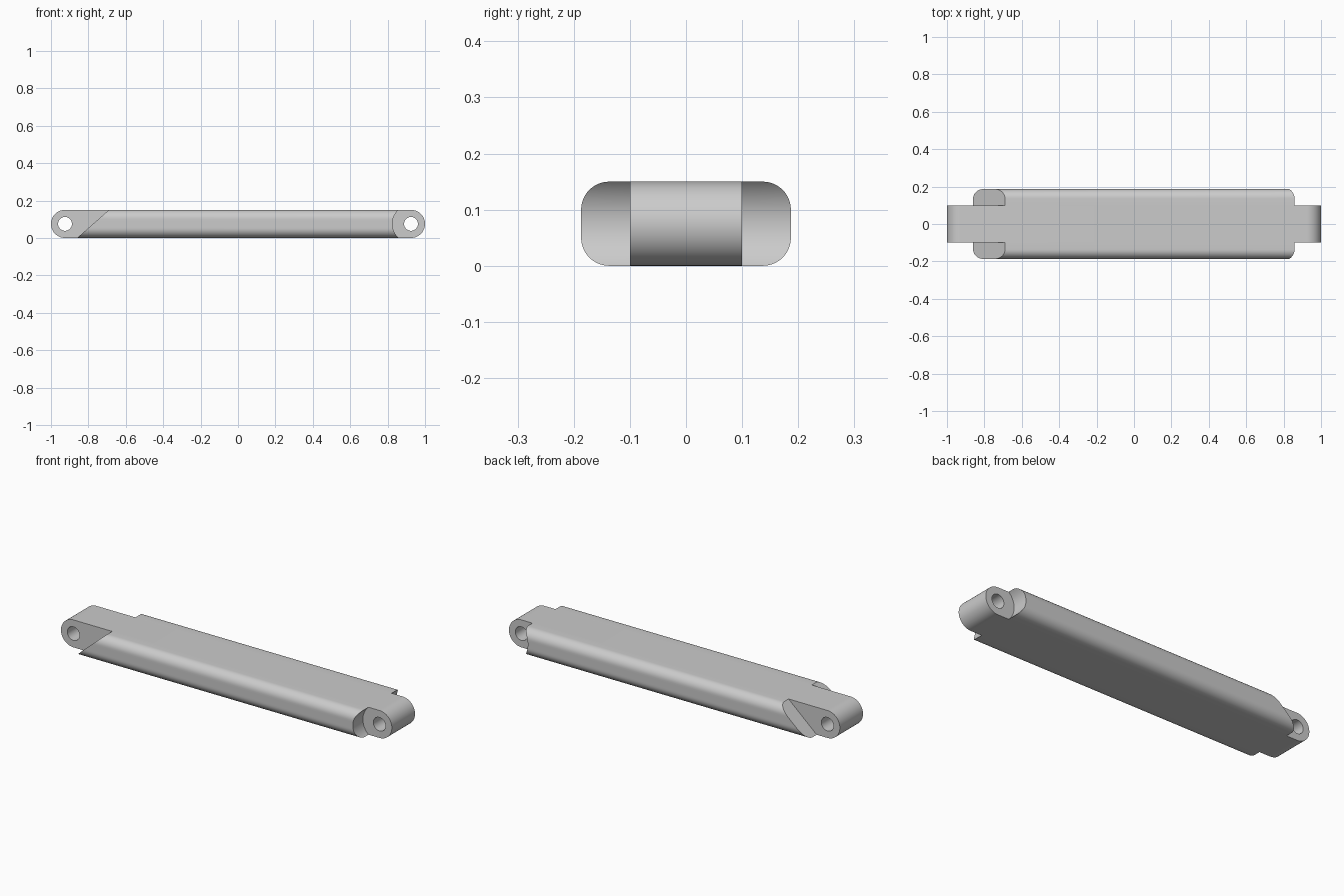
import bpy, bmesh
from math import sin, cos, pi, sqrt

if "Cube" in bpy.data.objects:
    bpy.data.objects.remove(bpy.data.objects["Cube"])

H = 0.15            # bar height
MID = H / 2
HALF_WIDTH = 0.187
LUG = 0.1           # half width of the central link
EDGE = 0.05         # rounding of the long edges
PIN_X = 1 - MID
HOLE = 0.037
RELIEF = 0.1        # radius of the scooped end

grey = bpy.data.materials.new("light_grey")
grey.use_nodes = True
colour = (0.6, 0.6, 0.6, 1)
grey.diffuse_color = colour
grey.node_tree.nodes["Principled BSDF"].inputs["Base Color"].default_value = colour


def smooth(obj):
    bpy.ops.object.select_all(action='DESELECT')
    obj.select_set(True)
    bpy.context.view_layer.objects.active = obj
    bpy.ops.object.shade_smooth_by_angle(angle=pi / 6)


def add_spline(curve, points):
    spline = curve.splines.new('POLY')
    spline.points.add(len(points) - 1)
    for p, (x, y) in zip(spline.points, points):
        p.co = (x, y, 0, 1)
    spline.use_cyclic_u = True


def arc(cx, cy, r, start, sweep, steps):
    return [(cx + r * cos(start + sweep * i / steps),
             cy + r * sin(start + sweep * i / steps)) for i in range(steps + 1)]


# Central link: round-ended plate with a pin hole at each end
curve = bpy.data.curves.new("central_link", 'CURVE')
curve.dimensions = '2D'
curve.fill_mode = 'BOTH'
curve.extrude = LUG
add_spline(curve, arc(PIN_X, 0, MID, -pi / 2, pi, 32) + arc(-PIN_X, 0, MID, pi / 2, pi, 32))
for side in (-1, 1):
    add_spline(curve, arc(side * PIN_X, 0, HOLE, 0, 2 * pi, 40)[:-1])
link = bpy.data.objects.new("central_link", curve)
bpy.context.collection.objects.link(link)
link.rotation_euler.x = pi / 2
link.location.z = MID
link.select_set(True)
bpy.context.view_layer.objects.active = link
bpy.ops.object.convert(target='MESH')
link = bpy.context.object
bm = bmesh.new()
bm.from_mesh(link.data)
bmesh.ops.remove_doubles(bm, verts=bm.verts, dist=1e-5)
bmesh.ops.recalc_face_normals(bm, faces=bm.faces)
bm.to_mesh(link.data)
bm.free()
link.data.materials.clear()
link.data.materials.append(grey)
smooth(link)

# Side rails: rounded outer edge, slanted cut at one end, scooped relief at the other
outer = arc(HALF_WIDTH - EDGE, EDGE, EDGE, -pi / 2, pi / 2, 10)
outer += [(HALF_WIDTH, EDGE + (H - 2 * EDGE) * i / 6) for i in range(1, 6)]
outer += arc(HALF_WIDTH - EDGE, H - EDGE, EDGE, 0, pi / 2, 10)

bm = bmesh.new()
rows = []
for y, z in outer:
    slant = -0.86 + 0.17 * z / H
    scoop = PIN_X - sqrt(RELIEF ** 2 - (z - MID) ** 2)
    rows.append([bm.verts.new(co) for co in
                 ((slant, LUG, z), (slant, y, z), (scoop, y, z), (scoop, LUG, z))])
for low, high in zip(rows, rows[1:]):
    for i in range(3):
        bm.faces.new((low[i], low[i + 1], high[i + 1], high[i]))
bm.faces.new(rows[0][::-1])
bm.faces.new(rows[-1])
bmesh.ops.recalc_face_normals(bm, faces=bm.faces)
top = max(bm.faces, key=lambda f: f.calc_center_median().z)
if top.normal.z < 0:
    bmesh.ops.reverse_faces(bm, faces=bm.faces)
mesh = bpy.data.meshes.new("side_rails")
bm.to_mesh(mesh)
bm.free()
mesh.materials.append(grey)
rails = bpy.data.objects.new("side_rails", mesh)
bpy.context.collection.objects.link(rails)
smooth(rails)
mirror = rails.modifiers.new("mirror", 'MIRROR')
mirror.use_axis = (False, True, False)
mirror.use_mirror_merge = False
